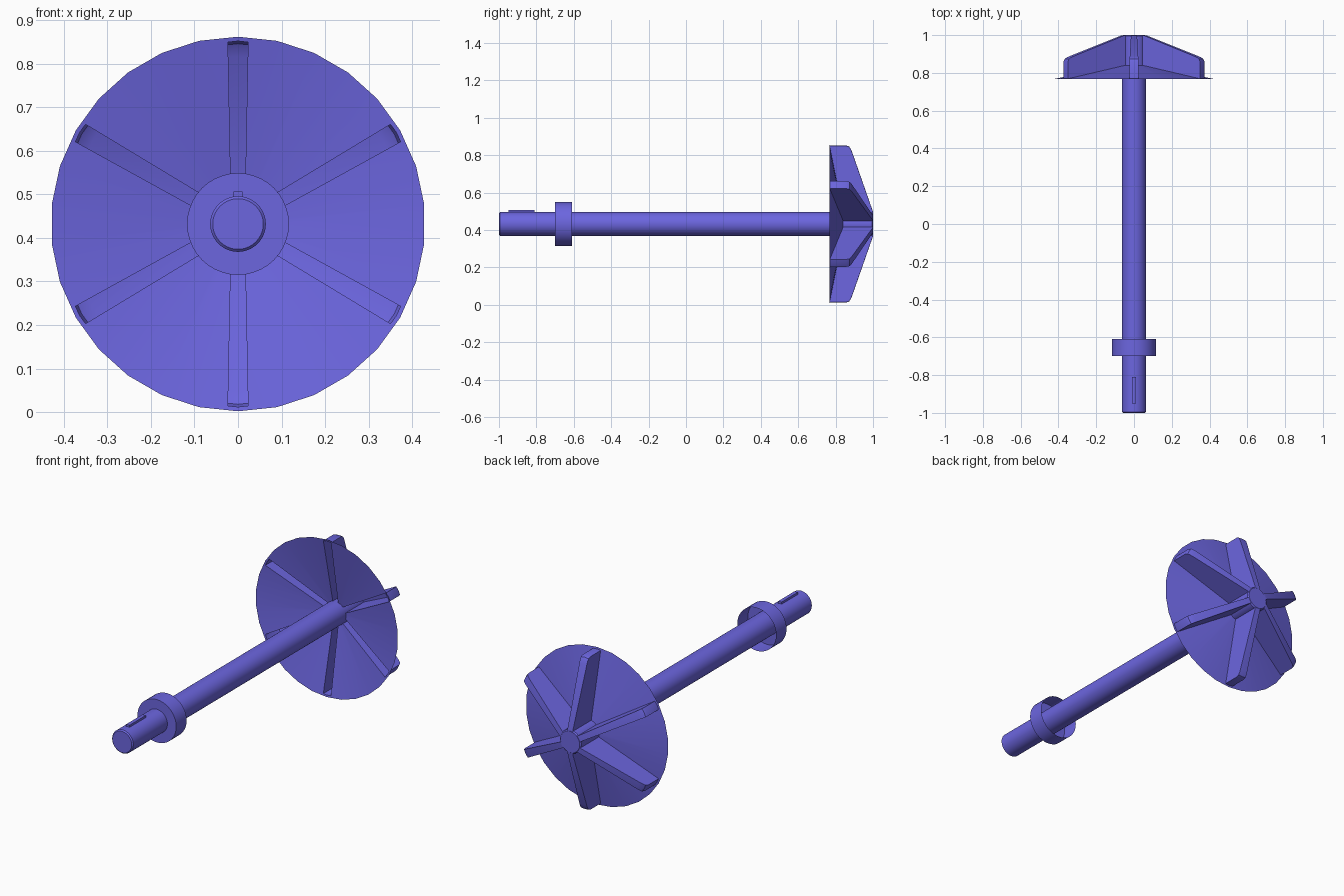
import bpy, bmesh, math
from mathutils import Vector, Matrix

if "Cube" in bpy.data.objects:
    bpy.data.objects.remove(bpy.data.objects["Cube"])

AXIS_Z = 0.432
RIM, END = 0.43, 0.42
SHAFT = 0.064

paint = bpy.data.materials.new("violet_blue")
paint.use_nodes = True
colour = (0.15, 0.132, 0.74, 1)
paint.diffuse_color = colour
paint.node_tree.nodes["Principled BSDF"].inputs["Base Color"].default_value = colour


def finish(name, bm):
    """Turn a bmesh built around the y axis into a shaded object."""
    bmesh.ops.remove_doubles(bm, verts=bm.verts, dist=0.0002)
    bmesh.ops.recalc_face_normals(bm, faces=bm.faces)
    mesh = bpy.data.meshes.new(name)
    bm.to_mesh(mesh)
    bm.free()
    mesh.materials.append(paint)
    obj = bpy.data.objects.new(name, mesh)
    bpy.context.collection.objects.link(obj)
    obj.location.z = AXIS_Z
    bpy.ops.object.select_all(action='DESELECT')
    obj.select_set(True)
    bpy.context.view_layer.objects.active = obj
    bpy.ops.object.shade_smooth_by_angle(angle=math.radians(30))
    return obj


def lathe(profile, sides):
    """Revolve (radius, y) points about the y axis."""
    bm = bmesh.new()
    rings = []
    for r, y in profile:
        turns = [math.tau * i / sides for i in range(sides)]
        rings.append([bm.verts.new((r * math.sin(a), y, r * math.cos(a))) for a in turns])
    for low, high in zip(rings, rings[1:]):
        for i in range(sides):
            j = (i + 1) % sides
            bm.faces.new((low[i], low[j], high[j], high[i]))
    bmesh.ops.remove_doubles(bm, verts=bm.verts, dist=0.0002)
    return bm


def cone_y(r):
    return 0.767 + (RIM - r) * 0.2


def half_width(t):
    return 0.016 + (t - SHAFT) * 0.02


# Shaft with small chamfers at both ends
finish("shaft", lathe([(0, -1), (0.058, -1), (SHAFT, -0.994),
                       (SHAFT, 0.994), (0.058, 1), (0, 1)], 40))

# Cup-shaped collar, open towards the disc
finish("collar", lathe([(SHAFT, -0.7), (0.117, -0.7), (0.117, -0.61)], 40))

# Shaft key
bm = bmesh.new()
bmesh.ops.create_cube(bm, size=1, matrix=Matrix.Translation((0, -0.88, 0.064))
                      @ Matrix.Diagonal((0.02, 0.14, 0.022, 1)))
finish("shaft_key", bm)

# Shallow cone disc, slotted where the hollow blades open to the front
turns = [math.tau * k / 6 for k in range(6)]
bm = lathe([(RIM, cone_y(RIM)), (END, cone_y(END)), (0.05, cone_y(0.05))], 30)
for a in turns:
    along = Vector((math.sin(a), 0, math.cos(a)))
    across = Vector((math.cos(a), 0, -math.sin(a)))

    def in_sector(f):
        c = f.calc_center_median()
        c.y = 0
        return c.length < 0.4 and c.normalized().dot(along) > 0.85

    for side in (-1, 1):
        faces = [f for f in bm.faces if in_sector(f)]
        geom = set(faces)
        for f in faces:
            geom.update(f.edges)
            geom.update(f.verts)
        point = along * SHAFT + across * side * half_width(SHAFT)
        bmesh.ops.bisect_plane(bm, geom=list(geom), plane_co=point,
                               plane_no=across * side - along * 0.02)
    slot = []
    for f in bm.faces:
        c = f.calc_center_median()
        t = c.dot(along)
        if 0 < t and Vector((c.x, 0, c.z)).length < 0.412 and abs(c.dot(across)) < half_width(t):
            slot.append(f)
    bmesh.ops.delete(bm, geom=slot, context='FACES')
finish("cone_disc", bm)

# Hollow blades: a crest strip between two flat side walls
crest = [(0.05, 0.999), (0.068, 0.999), (0.385, 0.888), (0.402, 0.881),
         (0.414, 0.873), (END, 0.858), (END, cone_y(END))]
for n, a in enumerate(turns):
    bm = bmesh.new()
    columns = []
    for side in (-1, 0, 1):
        column = []
        for t, y in crest:
            w = side * half_width(t)
            inset = abs(w) * math.tan(math.radians(6))
            column.append(bm.verts.new((w, y, t - inset)))
        columns.append(column)
    for left, right in zip(columns, columns[1:]):
        for i in range(len(crest) - 1):
            bm.faces.new((left[i], right[i], right[i + 1], left[i + 1]))
    for side, column in ((-1, columns[0]), (1, columns[2])):
        root = bm.verts.new((side * half_width(0.05), cone_y(0.05), column[0].co.z))
        bm.faces.new(column + [root])
    bm.transform(Matrix.Rotation(a, 4, 'Y'))
    finish("blade_%d" % (n + 1), bm)
